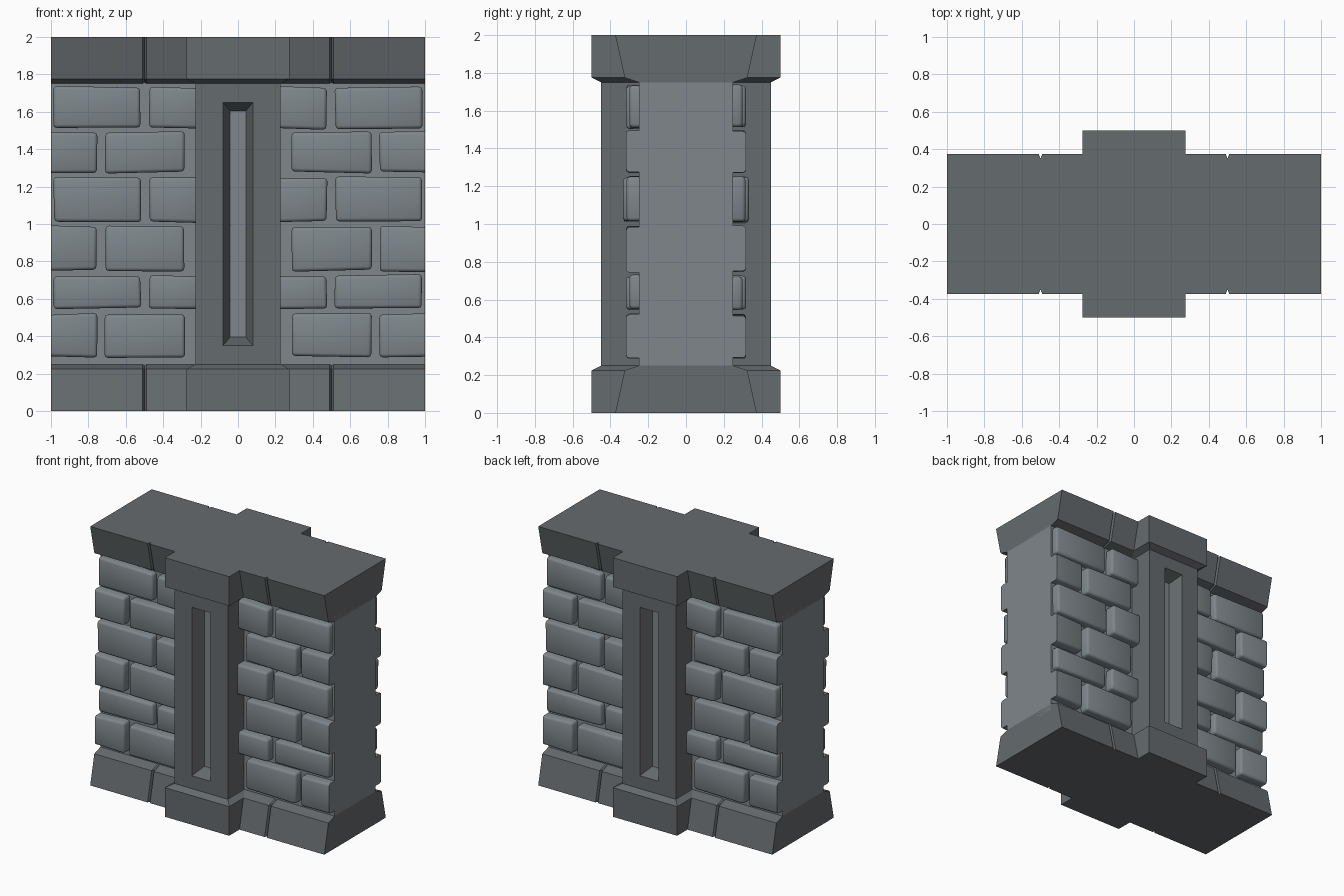
import bpy, bmesh, random
from math import pi, radians
from mathutils import Vector

if "Cube" in bpy.data.objects:
    bpy.data.objects.remove(bpy.data.objects["Cube"])

random.seed(4)


def material(name, color):
    m = bpy.data.materials.new(name)
    m.diffuse_color = (*color, 1)
    m.use_nodes = True
    m.node_tree.nodes["Principled BSDF"].inputs["Base Color"].default_value = m.diffuse_color
    return m


TRIM = material("dark_stone", (0.13, 0.145, 0.155))
BRICK = material("brick_stone", (0.21, 0.24, 0.26))


def finish(name, bm, mat):
    bmesh.ops.recalc_face_normals(bm, faces=bm.faces)
    me = bpy.data.meshes.new(name)
    bm.to_mesh(me)
    bm.free()
    me.materials.append(mat)
    ob = bpy.data.objects.new(name, me)
    bpy.context.collection.objects.link(ob)
    return ob


def box(bm, x0, x1, y0, y1, z0, z1):
    verts = bmesh.ops.create_cube(bm, size=1)["verts"]
    for v in verts:
        v.co = Vector((x1 if v.co.x > 0 else x0,
                       y1 if v.co.y > 0 else y0,
                       z1 if v.co.z > 0 else z0))
    return verts


def loft(name, rings):
    bm = bmesh.new()
    loops = [[bm.verts.new(p) for p in ring] for ring in rings]
    n = len(loops[0])
    for a, b in zip(loops, loops[1:]):
        for i in range(n):
            j = (i + 1) % n
            bm.faces.new((a[i], a[j], b[j], b[i]))
    bm.faces.new(loops[0])
    bm.faces.new(loops[-1])
    return finish(name, bm, TRIM)


def wall_ring(d, z):
    # rectangle with V-shaped joints at x = +-0.5 on both long sides
    front = [(-1, d)]
    for c in (-0.5, 0.5):
        front += [(c - 0.01, d), (c, d - 0.025), (c + 0.01, d)]
    front.append((1, d))
    return [(x, -y, z) for x, y in front] + [(-x, y, z) for x, y in front]


def rect_ring(w, d, z):
    return [(-w, -d, z), (w, -d, z), (w, d, z), (-w, d, z)]


# Base and cap trims, for the wall and for the pillar
for part, flip in (("base", lambda z: z), ("cap", lambda z: 2 - z)):
    loft("wall_" + part, [wall_ring(d, flip(z)) for d, z in
                          ((0.375, 0), (0.325, 0.225), (0.25, 0.25))])
    loft("pillar_" + part, [rect_ring(w, d, flip(z)) for w, d, z in
                            ((0.275, 0.5, 0), (0.275, 0.5, 0.225), (0.228, 0.45, 0.25))])

# Mortar core
bm = bmesh.new()
box(bm, -1, 1, -0.25, 0.25, 0.2, 1.8)
finish("wall_core", bm, BRICK)

# Pillar shaft with a sloped slot sunk into front and back
bm = bmesh.new()
box(bm, -0.228, 0.228, -0.45, 0.45, 0.2, 1.8)
bm.normal_update()
for face in [f for f in bm.faces if abs(f.normal.y) > 0.9]:
    side = 1 if face.normal.y > 0 else -1
    for w, h, y in ((0.08, 0.65, 0.45), (0.042, 0.605, 0.35)):
        bmesh.ops.inset_individual(bm, faces=[face], thickness=0.02)
        for v in face.verts:
            v.co = Vector((w if v.co.x > 0 else -w, side * y,
                           1 + (h if v.co.z > 1 else -h)))
    if side:
        face.material_index = 1
shaft = finish("pillar_shaft", bm, TRIM)
shaft.data.materials.append(BRICK)

# Brick courses: bottom z, top z, outer brick depth
COURSES = [(0.29, 0.52, 0.318), (0.55, 0.725, 0.30), (0.75, 0.99, 0.318),
           (1.012, 1.25, 0.315), (1.275, 1.49, 0.318), (1.51, 1.732, 0.30)]
bm = bmesh.new()
for row, (z0, z1, depth) in enumerate(COURSES):
    if row % 2:
        spans = [(0.2, 0.475, depth + 0.018), (0.52, 0.985, depth)]
    else:
        spans = [(0.285, 0.712, depth), (0.755, 1, depth)]
    for s in (-1, 1):
        for a, b, d in spans:
            x0, x1 = sorted((s * a, s * b))
            verts = box(bm, x0, x1, -d, -0.23, z0, z1)
            # slightly uneven corners, shared from front to back
            nudge = {}
            for v in verts:
                key = (v.co.x > (x0 + x1) / 2, v.co.z > 1e-6 + (z0 + z1) / 2)
                dx, dz = nudge.setdefault(key, (random.uniform(-.004, .004),
                                                random.uniform(-.007, .007)))
                if abs(v.co.x) < 0.999:
                    v.co.x += dx
                v.co.z += dz
            # round all edges except those on the back or the cut wall end
            edges = {e for v in verts for e in v.link_edges
                     if not all(u.co.y > -0.24 for u in e.verts)
                     and not all(abs(u.co.x) > 0.999 for u in e.verts)}
            bmesh.ops.bevel(bm, geom=list(edges), offset=0.018, segments=2,
                            profile=0.5, affect='EDGES')
front = finish("front_bricks", bm, BRICK)
bpy.context.view_layer.objects.active = front
front.select_set(True)
bpy.ops.object.shade_smooth_by_angle(angle=radians(50))

# Back bricks repeat the front ones, turned half way round
back = front.copy()
back.name = "back_bricks"
back.rotation_euler.z = pi
bpy.context.collection.objects.link(back)
